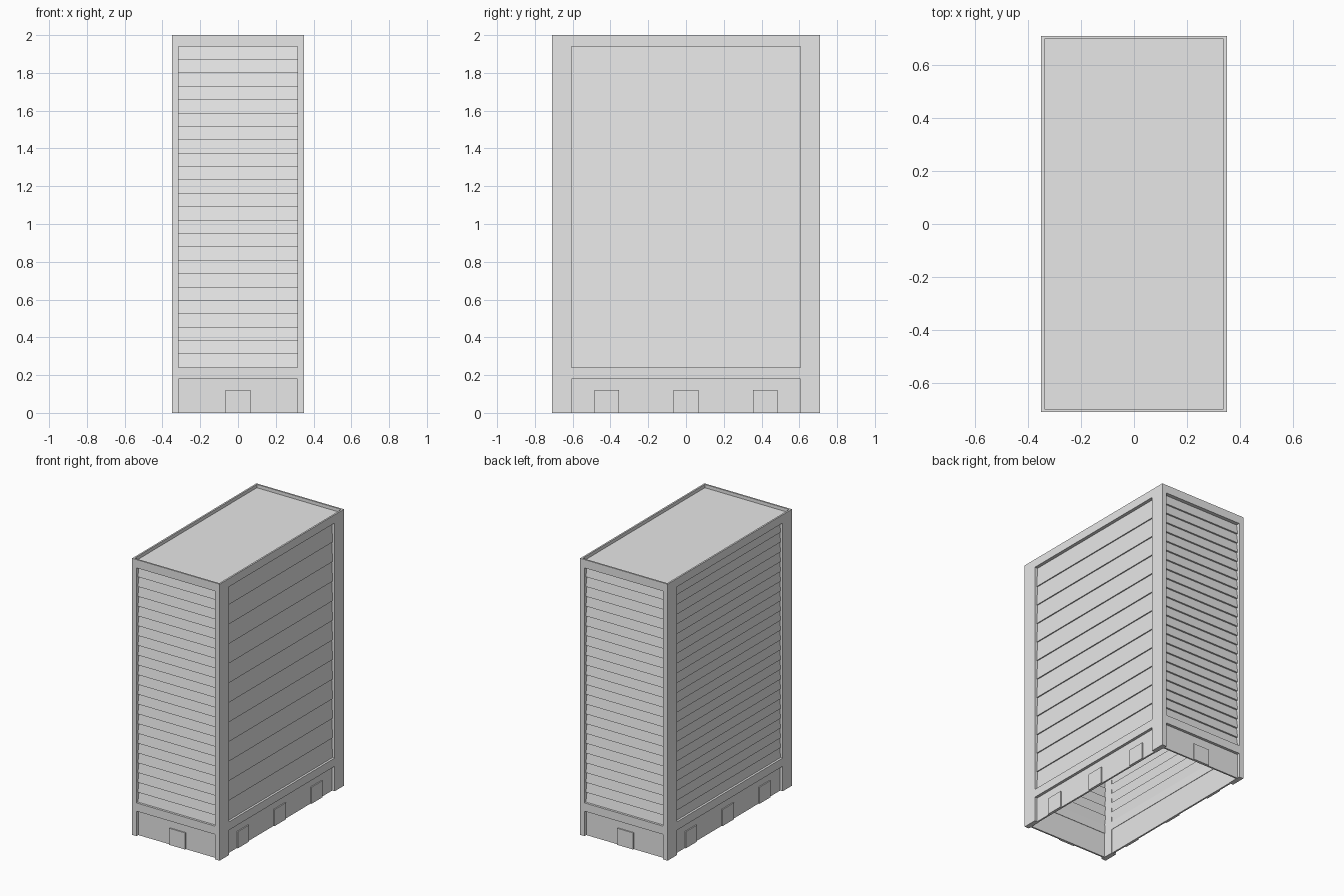
import bpy, bmesh, math
from mathutils import Matrix, Vector

cube = bpy.data.objects.get("Cube")
if cube:
    bpy.data.objects.remove(cube, do_unlink=True)

grey = bpy.data.materials.new("plain grey")
grey.use_nodes = True
grey.diffuse_color = (0.8, 0.8, 0.8, 1)
grey.node_tree.nodes["Principled BSDF"].inputs["Base Color"].default_value = (0.8, 0.8, 0.8, 1)

HX, HY, TOP = 0.35, 0.71, 2.0
POST_X, POST_Y = 0.035, 0.105
ROOF = 1.975
SKIRT, SILL, HEAD = 0.18, 0.24, 1.94


def finish(name, bm, turn=0):
    bm.transform(Matrix.Rotation(turn, 4, 'Z'))
    bmesh.ops.recalc_face_normals(bm, faces=bm.faces)
    mesh = bpy.data.meshes.new(name)
    bm.to_mesh(mesh)
    bm.free()
    mesh.materials.append(grey)
    obj = bpy.data.objects.new(name, mesh)
    bpy.context.scene.collection.objects.link(obj)
    return obj


def box(name, x, y, z, turn=0):
    bm = bmesh.new()
    bmesh.ops.create_cube(bm, size=1)
    lo, hi = zip(x, y, z)
    lo, hi = Vector(lo), Vector(hi)
    for v in bm.verts:
        v.co = [a + (b - a) * (c + 0.5) for a, b, c in zip(lo, hi, v.co)]
    return finish(name, bm, turn)


def louvres(name, half, face, count, step, turn):
    """Sawtooth sheet of overlapping boards, each leaning out at its foot."""
    pitch = (HEAD - SILL) / count
    profile = []
    for i in range(count):
        z = SILL + i * pitch
        profile += [(face, z), (face + step, z + pitch)]
    # inner side repeats the same boards, set back
    profile += [(y + 0.015, z) for y, z in reversed(profile)]
    bm = bmesh.new()
    verts = [bm.verts.new((-half, y, z)) for y, z in profile]
    sheet = bm.faces.new(verts)
    out = bmesh.ops.extrude_face_region(bm, geom=[sheet])
    moved = [v for v in out["geom"] if isinstance(v, bmesh.types.BMVert)]
    bmesh.ops.translate(bm, verts=moved, vec=(2 * half, 0, 0))
    finish(name, bm, turn)


# Corner posts
for sx, side in ((1, "left"), (-1, "right")):
    for sy, end in ((-1, "front"), (1, "back")):
        box(f"{end}_{side}_post", sorted((sx * HX, sx * (HX - POST_X))),
            sorted((sy * HY, sy * (HY - POST_Y))), (0, ROOF))

# Each wall is built facing the front, then turned into place
WALLS = (
    ("front", 0, HX - POST_X, HY, 24, 0.012, (0,)),
    ("left", 1, HY - POST_Y, HX, 12, 0.008, (-0.42, 0, 0.42)),
    ("back", 2, HX - POST_X, HY, 24, 0.012, (0,)),
    ("right", 3, HY - POST_Y, HX, 24, 0.008, (-0.42, 0, 0.42)),
)
for name, quarter, half, depth, count, step, tabs in WALLS:
    turn = quarter * math.pi / 2
    span = (-half, half)
    box(f"{name}_top_rail", span, (-depth, -depth + POST_X), (HEAD, ROOF), turn)
    box(f"{name}_lower_rail", span, (-depth, -depth + POST_X), (SKIRT, SILL), turn)
    louvres(f"{name}_louvres", half, -depth + 0.016, count, step, turn)
    # Base skirt with small tabs along its foot
    box(f"{name}_skirt", span, (-depth + 0.02, -depth + 0.032), (0, SKIRT), turn)
    for i, u in enumerate(tabs):
        box(f"{name}_skirt_tab_{i + 1}", (u - 0.065, u + 0.065),
            (-depth + 0.012, -depth + 0.021), (0, 0.12), turn)

# Recessed roof and its thin rim
RIM = 0.012
box("roof_panel", (-HX + RIM, HX - RIM), (-HY + RIM, HY - RIM), (ROOF - 0.02, ROOF + 0.001))
for quarter, half, depth in ((0, HX, HY), (1, HY - RIM, HX), (2, HX, HY), (3, HY - RIM, HX)):
    box(f"roof_rim_{quarter + 1}", (-half, half), (-depth, -depth + RIM),
        (ROOF, TOP), quarter * math.pi / 2)
